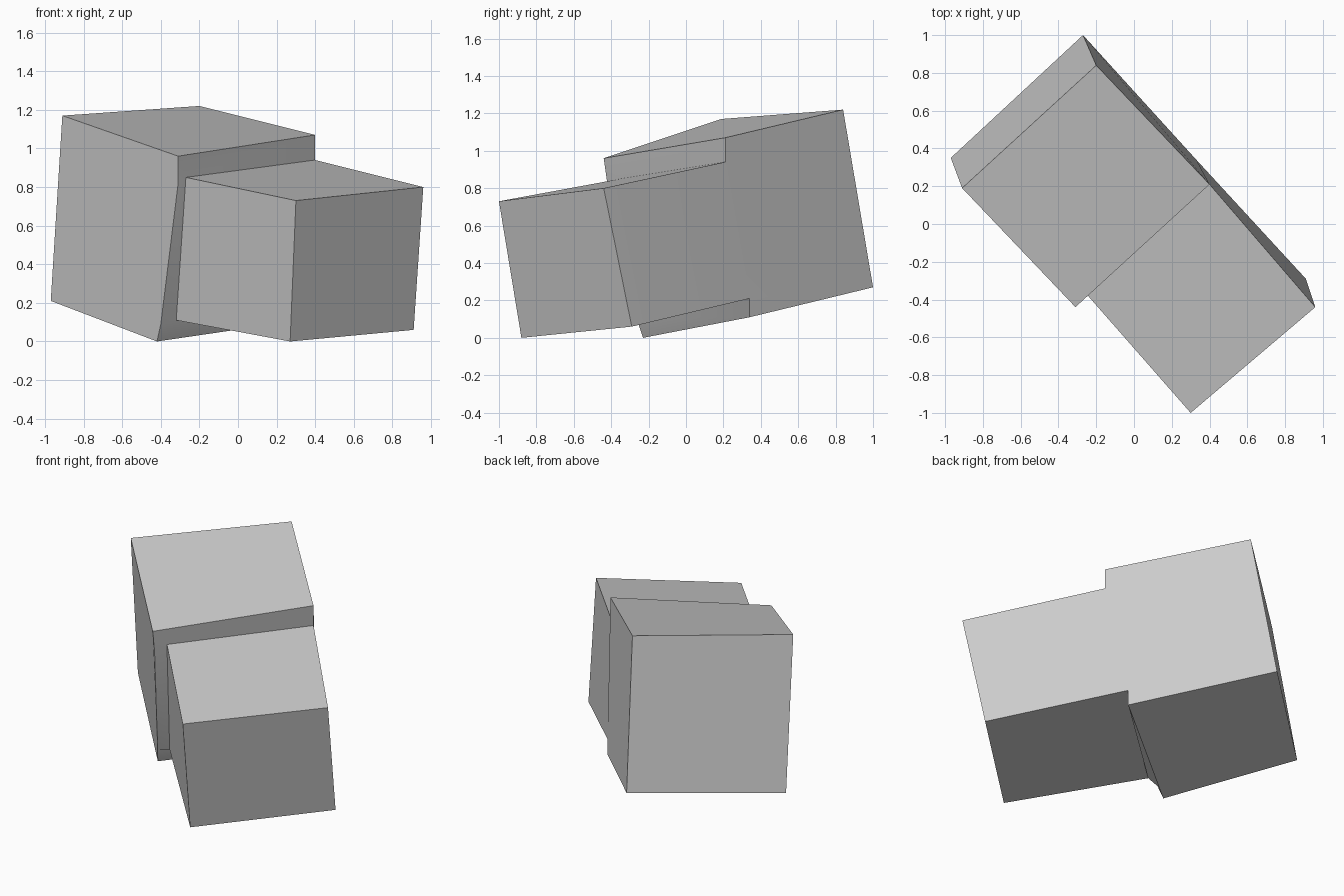
import bpy
import bmesh
from math import radians

default_cube = bpy.data.objects.get("Cube")
if default_cube:
    bpy.data.objects.remove(default_cube, do_unlink=True)


def make_material(name, colour):
    material = bpy.data.materials.new(name)
    material.use_nodes = True
    material.diffuse_color = colour
    shader = material.node_tree.nodes["Principled BSDF"]
    shader.inputs["Base Color"].default_value = colour
    return material


# Corners of the tall block and of the low block pushed out of its side
corners = {
    "tall_top_outer": (-.91, .19, 1.17),
    "tall_top_front": (-.31, -.44, .96),
    "tall_top_inner": (.4, .21, 1.07),
    "tall_top_back": (-.2, .84, 1.22),
    "tall_base_outer": (-.97, .35, .21),
    "tall_base_front": (-.42, -.23, 0),
    "tall_base_inner": (.33, .34, .11),
    "tall_base_back": (-.27, 1, .27),
    "low_top_outer": (-.27, -.35, .85),
    "low_top_front": (.3, -1, .73),
    "low_top_inner": (.96, -.44, .8),
    "low_top_back": (.4, .21, .94),
    "low_base_outer": (-.32, -.25, .11),
    "low_base_front": (.27, -.88, 0),
    "low_base_inner": (.91, -.29, .06),
    "low_base_back": (.33, .34, .21),
    "edge_upper": (-.31, -.42, .82),
    "edge_lower": (-.4, -.26, .09),
}

bm = bmesh.new()
verts = {name: bm.verts.new(place) for name, place in corners.items()}


def add_face(*names):
    bm.faces.new([verts[name] for name in names])


# Top and base of both blocks
sides = ("outer", "front", "inner", "back")
for block in ("tall", "low"):
    for level in ("top", "base"):
        add_face(*[f"{block}_{level}_{side}" for side in sides])

# Plain upright walls
for block, start, end in (("tall", "back", "outer"),
                          ("low", "outer", "front"),
                          ("low", "front", "inner"),
                          ("low", "inner", "back")):
    add_face(f"{block}_top_{start}", f"{block}_top_{end}",
             f"{block}_base_{end}", f"{block}_base_{start}")

# Outer wall of the tall block, with its bent front edge
add_face("tall_top_outer", "tall_base_outer", "tall_base_front",
         "edge_lower", "edge_upper", "tall_top_front")

# Back wall, running on into the low block
add_face("tall_top_back", "tall_top_inner", "low_top_back",
         "low_base_back", "tall_base_inner", "tall_base_back")

# Narrow ledge around the join
add_face("edge_upper", "edge_lower", "low_base_outer", "low_top_outer")
for level, edge in (("top", "edge_upper"), ("base", "edge_lower")):
    add_face(f"tall_{level}_front", f"tall_{level}_inner",
             f"low_{level}_back", f"low_{level}_outer", edge)

bmesh.ops.recalc_face_normals(bm, faces=bm.faces[:])
mesh = bpy.data.meshes.new("stepped_block")
bm.to_mesh(mesh)
bm.free()

block = bpy.data.objects.new("stepped_block", mesh)
bpy.context.collection.objects.link(block)
mesh.materials.append(make_material("plain grey", (.6, .6, .6, 1)))

# Soft shading across the bent walls only
bpy.ops.object.select_all(action="DESELECT")
block.select_set(True)
bpy.context.view_layer.objects.active = block
bpy.ops.object.shade_smooth_by_angle(angle=radians(30))
